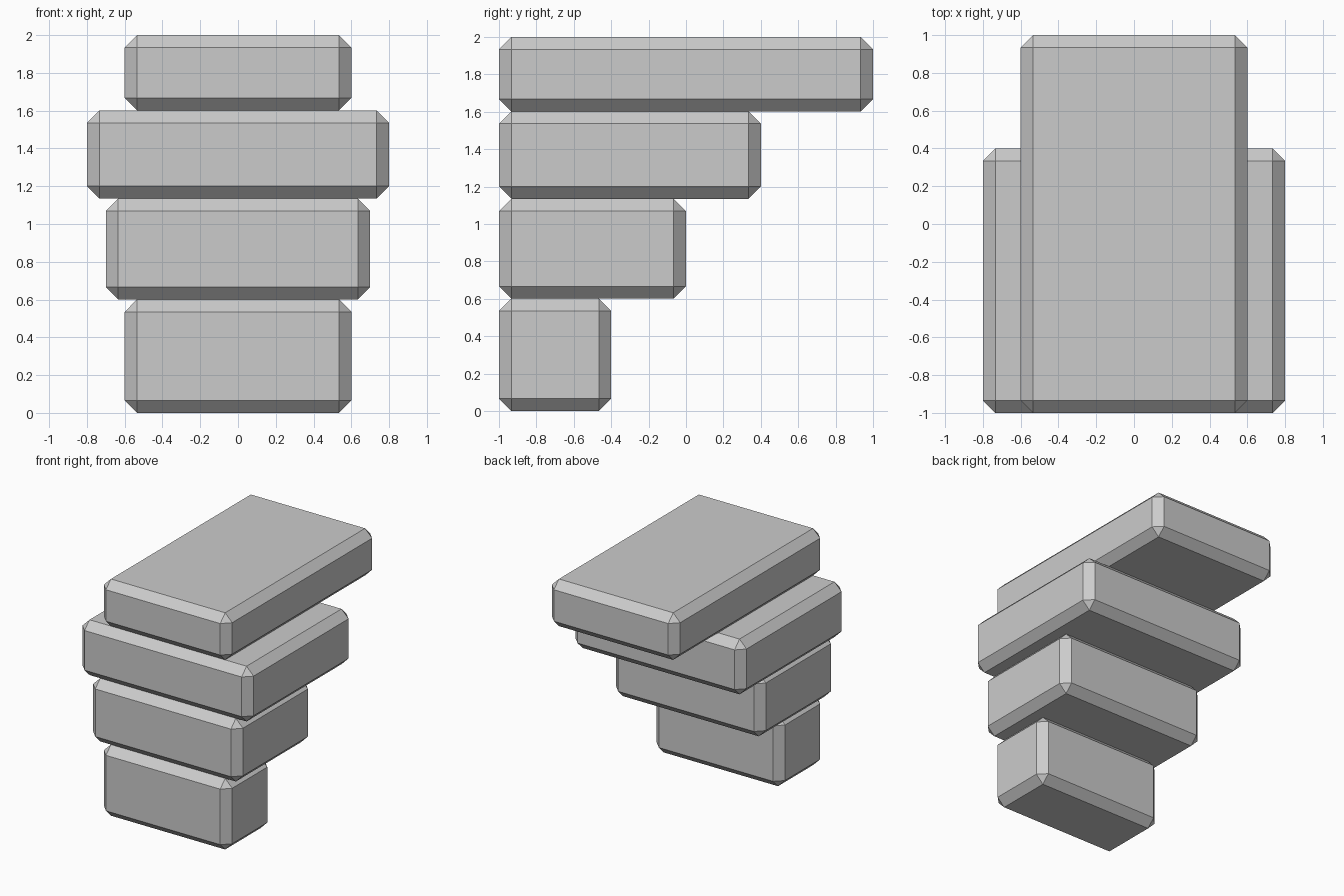
import bpy
import bmesh

if "Cube" in bpy.data.objects:
    bpy.data.objects.remove(bpy.data.objects["Cube"])

CHAMFER = 0.066
FRONT = -1.0


def chamfered_block(name, width, back, z0, z1):
    """Box flush with the front plane, with all edges chamfered."""
    bm = bmesh.new()
    bmesh.ops.create_cube(bm, size=1)
    bmesh.ops.scale(bm, vec=(width, back - FRONT, z1 - z0), verts=bm.verts)
    bmesh.ops.translate(bm, vec=(0, (back + FRONT) / 2, (z0 + z1) / 2), verts=bm.verts)
    bmesh.ops.bevel(bm, geom=bm.edges[:], offset=CHAMFER, offset_type='OFFSET',
                    segments=1, affect='EDGES')
    mesh = bpy.data.meshes.new(name)
    bm.to_mesh(mesh)
    bm.free()
    obj = bpy.data.objects.new(name, mesh)
    bpy.context.collection.objects.link(obj)
    return obj


# Stacked slabs: name, width, back edge, bottom, top
for slab in (
    ("bottom_block", 1.2, -0.4, 0.0, 0.601),
    ("lower_middle_block", 1.4, 0.0, 0.601, 1.135),
    ("upper_middle_block", 1.6, 0.4, 1.135, 1.602),
    ("top_slab", 1.2, 1.0, 1.602, 2.0),
):
    chamfered_block(*slab)
